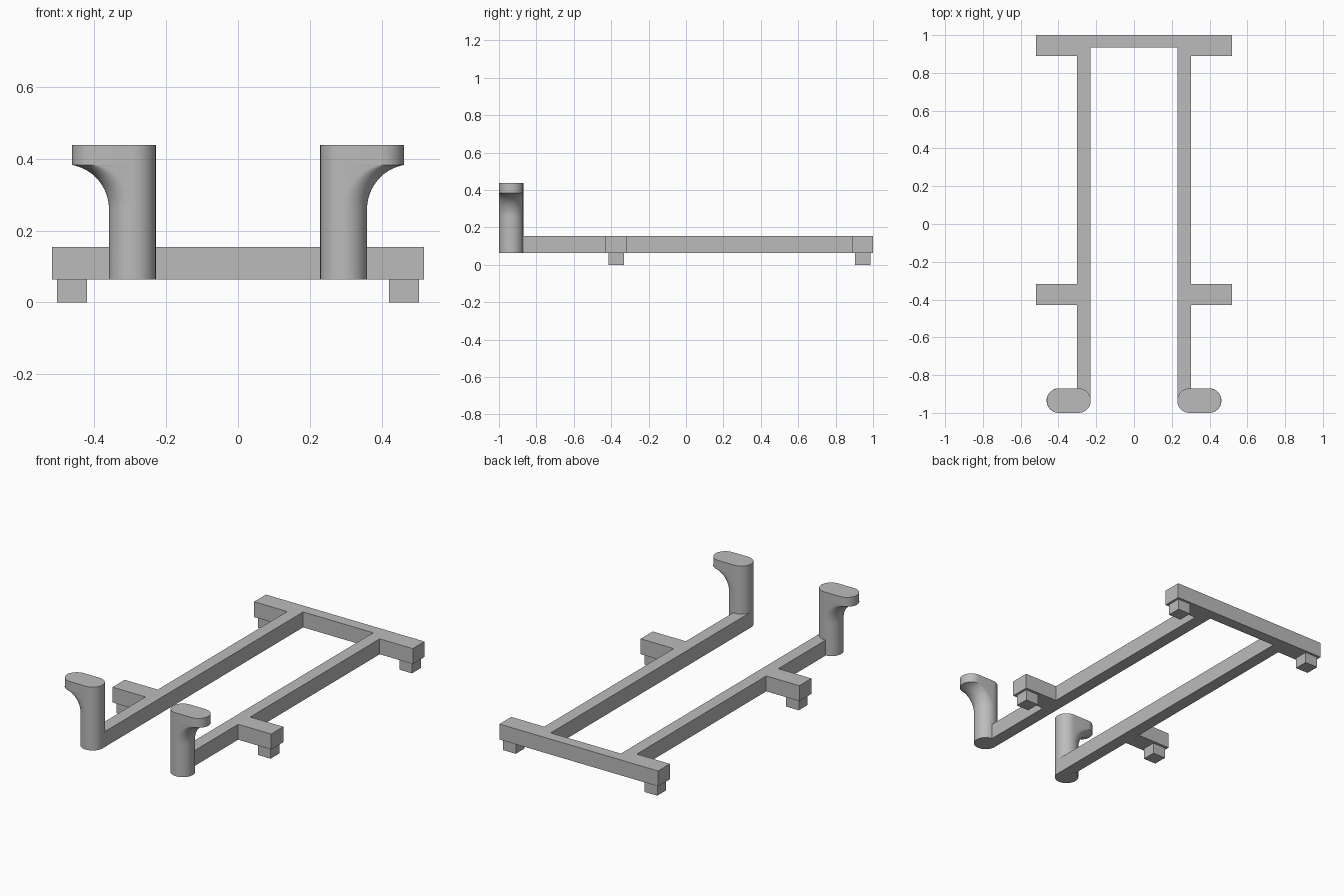
import bpy, bmesh
from math import cos, sin, pi, radians

cube = bpy.data.objects.get("Cube")
if cube:
    bpy.data.objects.remove(cube, do_unlink=True)

grey = bpy.data.materials.new("plain grey")
grey.use_nodes = True
grey.diffuse_color = (0.5, 0.5, 0.5, 1)
grey.node_tree.nodes["Principled BSDF"].inputs["Base Color"].default_value = (0.5, 0.5, 0.5, 1)

BASE, DECK = 0.064, 0.155    # underside and top of the frame
R = 0.065                    # post radius


def make_object(name, bm):
    bmesh.ops.recalc_face_normals(bm, faces=bm.faces)
    mesh = bpy.data.meshes.new(name)
    bm.to_mesh(mesh)
    bm.free()
    mesh.materials.append(grey)
    obj = bpy.data.objects.new(name, mesh)
    bpy.context.collection.objects.link(obj)
    return obj


def loft(name, rings):
    """Skin a stack of equal-length point rings and cap both ends."""
    bm = bmesh.new()
    loops = [[bm.verts.new(p) for p in ring] for ring in rings]
    for low, high in zip(loops, loops[1:]):
        for i in range(len(low)):
            j = (i + 1) % len(low)
            bm.faces.new((low[i], low[j], high[j], high[i]))
    bm.faces.new(loops[0][::-1])
    bm.faces.new(loops[-1])
    return make_object(name, bm)


# Frame: two rails, rear crossbar and side arms as one extruded outline
half = [(0.229, 0.934), (0.229, -0.935), (0.302, -0.935), (0.302, -0.43),
        (0.518, -0.43), (0.518, -0.317), (0.302, -0.317), (0.302, 0.89),
        (0.518, 0.89), (0.518, 1.0)]
outline = half + [(-x, y) for x, y in reversed(half)]
loft("frame", [[(x, y, z) for x, y in outline] for z in (BASE, DECK)])


# Posts: round below, flaring outward into a slot-shaped head
def slot(side, reach, z, steps=24):
    ring = []
    for end, start in ((reach - R, -pi / 2), (0.229 + R, pi / 2)):
        for k in range(steps + 1):
            a = start + pi * k / steps
            ring.append((side * (end + R * cos(a)), -1 + R + R * sin(a), z))
    return ring


FLARE = 0.125
levels = [(0.3595, BASE)]
for k in range(17):
    a = radians(80) * k / 16
    levels.append((0.3595 + FLARE * (1 - cos(a)), 0.26 + FLARE * sin(a)))
levels += [(0.462, 0.383), (0.462, 0.438)]

for side, label in ((1, "left"), (-1, "right")):
    post = loft(label + "_post", [slot(side, x, z) for x, z in levels])
    bm = bmesh.new()
    bm.from_mesh(post.data)
    bmesh.ops.remove_doubles(bm, verts=bm.verts, dist=0.0006)
    bmesh.ops.recalc_face_normals(bm, faces=bm.faces)
    bm.to_mesh(post.data)
    bm.free()
    bpy.ops.object.select_all(action="DESELECT")
    post.select_set(True)
    bpy.context.view_layer.objects.active = post
    bpy.ops.object.shade_smooth_by_angle(angle=radians(35))

    # Feet: small blocks under the arm ends
    for y, place in ((-0.374, "front"), (0.945, "rear")):
        corners = [(-1, -1), (1, -1), (1, 1), (-1, 1)]
        loft(f"{label}_{place}_foot",
             [[(side * 0.462 + 0.0415 * u, y + 0.0415 * v, z) for u, v in corners]
              for z in (0, BASE)])
